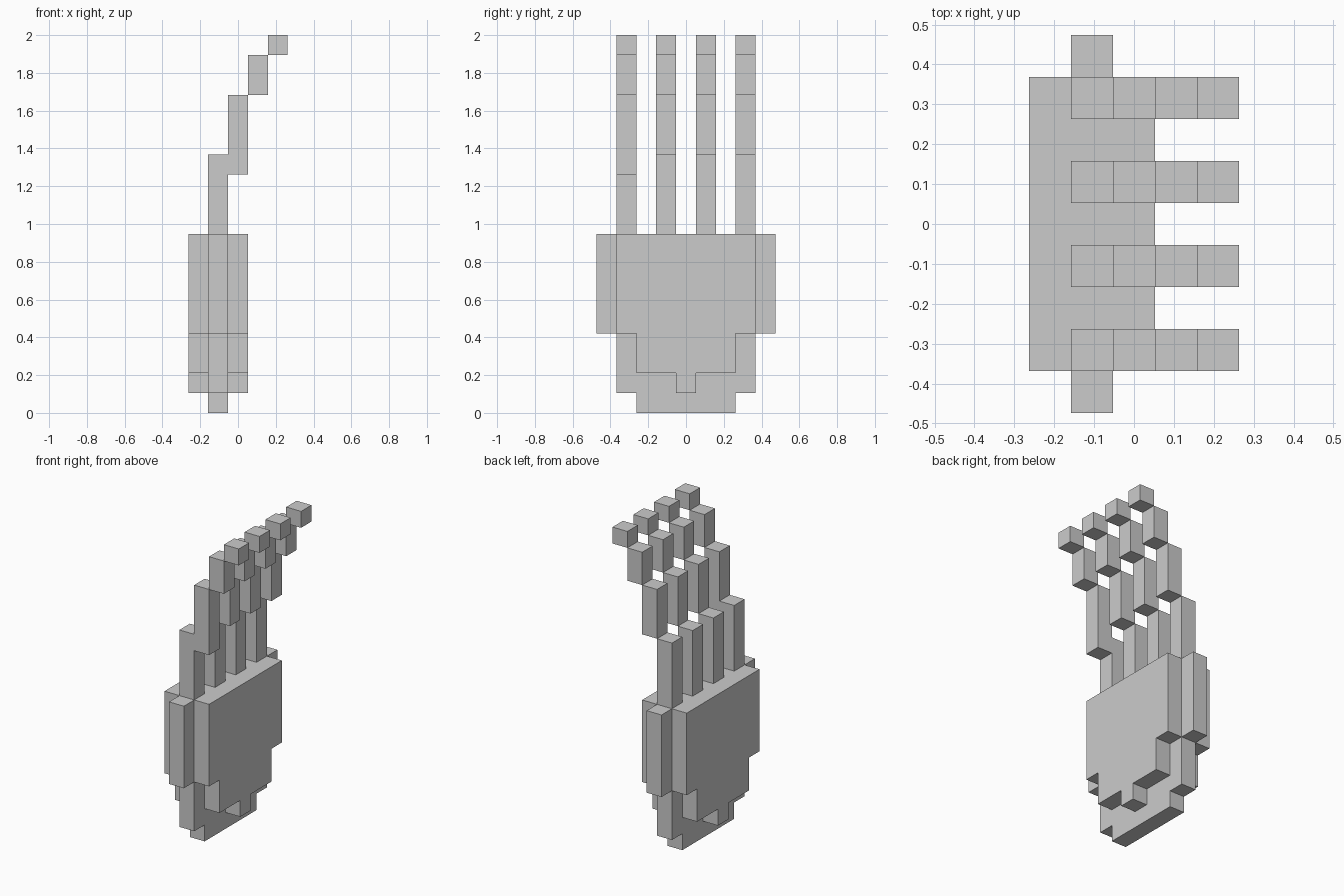
import bpy, bmesh
from mathutils import Vector

if "Cube" in bpy.data.objects:
    bpy.data.objects.remove(bpy.data.objects["Cube"])

U = 2 / 19                      # one block of the grid
ORIGIN = Vector((-2.5, -4.5, 0))


def prism(name, outlines, point, depth):
    """Extrude flat outlines; point(a, b) places them, depth is the extrusion (grid units)."""
    bm = bmesh.new()
    for outline in outlines:
        face = bm.faces.new([bm.verts.new((point(a, b) + ORIGIN) * U) for a, b in outline])
        out = bmesh.ops.extrude_face_region(bm, geom=[face])
        moved = [g for g in out["geom"] if isinstance(g, bmesh.types.BMVert)]
        bmesh.ops.translate(bm, verts=moved, vec=Vector(depth) * U)
    # extrusion keeps the starting face as the cap
    bmesh.ops.recalc_face_normals(bm, faces=bm.faces)
    me = bpy.data.meshes.new(name)
    bm.to_mesh(me)
    bm.free()
    ob = bpy.data.objects.new(name, me)
    bpy.context.collection.objects.link(ob)
    return ob


def rect(x0, x1, z0, z1):
    return [(x0, z0), (x1, z0), (x1, z1), (x0, z1)]


def plate(name, half, x, thickness):
    """Stepped plate, mirrored about the middle of the hand (y = 4.5)."""
    outline = half + [(9 - y, z) for y, z in reversed(half)]
    return prism(name, [outline], lambda y, z: Vector((x, y, z)), (thickness, 0, 0))


# Palm: wide thin core plate joined with the thicker, narrower pads
palm = plate("palm", [(7, 0), (7, 1), (8, 1), (8, 4), (9, 4), (9, 9)], 1, 1)
pads = plate("palm_pads", [(5, 1), (5, 2), (7, 2), (7, 4), (8, 4), (8, 9)], 0, 3)
join = palm.modifiers.new("join_pads", 'BOOLEAN')
join.operation, join.solver, join.object = 'UNION', 'EXACT', pads
bpy.context.view_layer.objects.active = palm
bpy.ops.object.modifier_apply(modifier=join.name)
bpy.data.objects.remove(pads)

# Fingers: segments stepping forward; the first has an overlapping knuckle
tips = [rect(3, 4, 16, 18), rect(4, 5, 18, 19)]
straight = [rect(1, 2, 9, 13), rect(2, 3, 13, 16)]
overlapped = [[(1, 9), (2, 9), (2, 12), (3, 12), (3, 16), (2, 16), (2, 13), (1, 13)]]
for i, y in enumerate((1, 3, 5, 7)):
    base = overlapped if i == 0 else straight
    prism(f"finger_{i + 1}", base + tips, lambda x, z: Vector((x, y, z)), (0, 1, 0))
